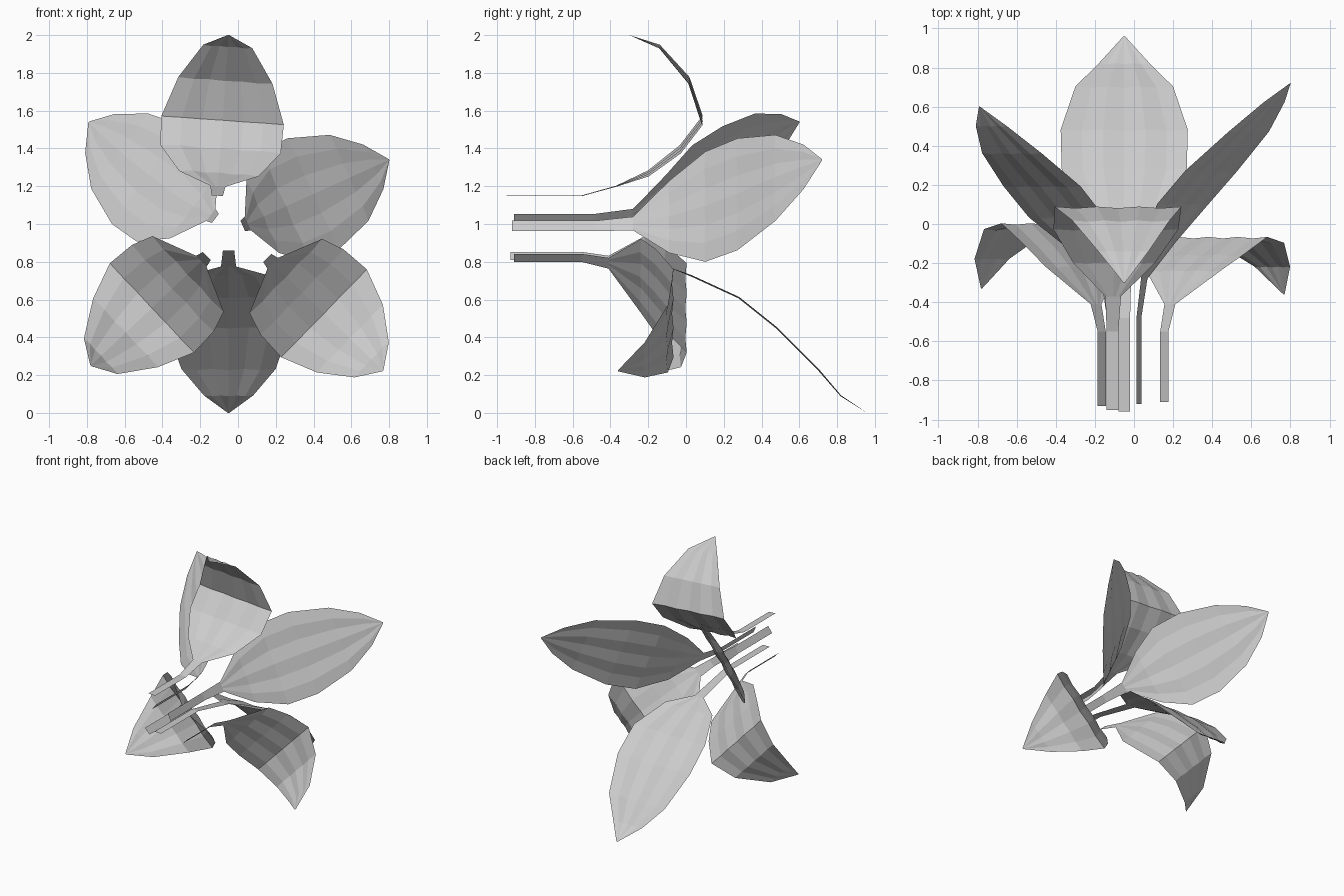
import bpy
from mathutils import Vector

if "Cube" in bpy.data.objects:
    bpy.data.objects.remove(bpy.data.objects["Cube"])

COLS = 6
# half width of each row: two stem rows, then the blade to its tip
WIDE = [.03, .03, .04, .21, .32, .325, .25, .13, .004]
CURLED = [.03, .03, .04, .275, .315, .325, .25, .13, .004]


def petal(name, stem, tip, profile, half=WIDE, shift=0):
    """Flat-faced blade on a strip stem. stem/tip are (x, z); profile is (y, outward distance)."""
    base = Vector((stem[0], 0, stem[1]))
    out = (Vector((tip[0], 0, tip[1])) - base).normalized()
    side = Vector((out.z, 0, -out.x))
    verts, faces = [], []
    for i, ((y, r), h) in enumerate(zip(profile, half)):
        y0, r0 = profile[max(i - 1, 0)]
        y1, r1 = profile[min(i + 1, len(profile) - 1)]
        along = (out * (r1 - r0) + Vector((0, y1 - y0, 0))).normalized()
        normal = side.cross(along)
        for j in range(COLS + 1):
            t = 2 * j / COLS - 1
            # shallow lengthwise fluting on the blade
            ripple = (.004 if j % 2 else -.004) * min(1, h / .2) if i > 2 else 0
            offset = shift * h / .32 if i > 2 else 0
            verts.append(base + out * r + Vector((0, y, 0)) + side * (t * h + offset) + normal * ripple)
    n = COLS + 1
    for i in range(len(profile) - 1):
        for j in range(COLS):
            a = i * n + j
            faces.append((a, a + 1, a + n + 1, a + n))
    mesh = bpy.data.meshes.new(name)
    mesh.from_pydata(verts, [], faces)
    mesh.update()
    bpy.context.collection.objects.link(bpy.data.objects.new(name, mesh))


# upper petal, curled forward
petal("petal_top", (-.11, 1.15), (-.05, 2.0),
      [(-.95, 0), (-.55, 0), (-.37, .05), (-.2, .12), (-.03, .25),
       (.085, .40), (.015, .61), (-.14, .79), (-.30, .852)])
# lower petal, swept back
petal("petal_bottom", (-.05, .86), (-.05, 0),
      [(-.96, 0), (-.48, 0), (-.1, .085), (.03, .135), (.28, .25),
       (.48, .41), (.7, .63), (.82, .77), (.96, .86)])
# upper side petals, swept back
petal("petal_upper_right", (.025, .99), (.8, 1.34),
      [(-.92, 0), (-.48, 0), (-.28, .03), (-.09, .12), (.1, .25),
       (.27, .41), (.47, .62), (.62, .76), (.72, .85)])
petal("petal_upper_left", (-.12, 1.03), (-.79, 1.54),
      [(-.91, 0), (-.48, 0), (-.28, .03), (-.11, .13), (.03, .26),
       (.19, .42), (.36, .62), (.5, .76), (.6, .842)], shift=-.03)
# lower side petals, curled forward
petal("petal_lower_right", (.155, .82), (.77, .22),
      [(-.91, 0), (-.55, 0), (-.41, .04), (-.24, .14), (-.16, .26),
       (-.07, .42), (-.1, .61), (-.22, .77), (-.36, .855)], CURLED)
petal("petal_lower_left", (-.165, .83), (-.78, .25),
      [(-.93, 0), (-.55, 0), (-.41, .04), (-.22, .14), (-.11, .25),
       (.0, .40), (-.03, .59), (-.18, .77), (-.33, .845)], CURLED)
